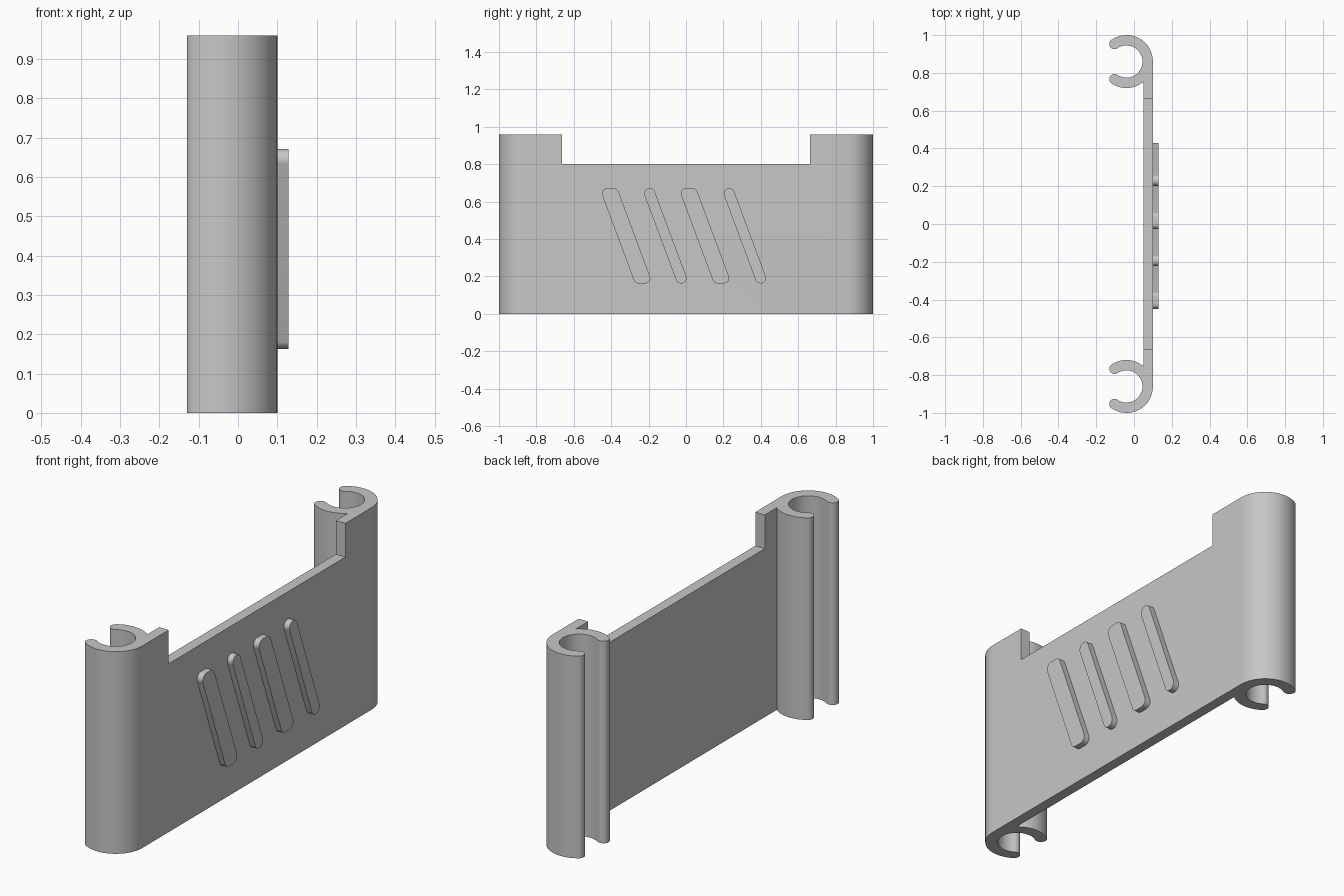
import bpy, bmesh
from math import sin, cos, acos, atan, pi, radians, hypot
from mathutils import Vector

if "Cube" in bpy.data.objects:
    bpy.data.objects.remove(bpy.data.objects["Cube"])

grey = bpy.data.materials.new("plain_grey")
grey.use_nodes = True
colour = (0.57, 0.57, 0.57, 1)
grey.diffuse_color = colour
grey.node_tree.nodes["Principled BSDF"].inputs["Base Color"].default_value = colour


def arc(cx, cy, r, start, end, steps):
    """Points along an arc, angles in radians."""
    angles = [start + (end - start) * i / steps for i in range(steps + 1)]
    return [(cx + r * cos(a), cy + r * sin(a)) for a in angles]


def extrude(name, points, direction):
    """Solid made by sweeping a closed outline along a direction."""
    bm = bmesh.new()
    face = bm.faces.new([bm.verts.new(p) for p in points])
    swept = bmesh.ops.extrude_face_region(bm, geom=[face])["geom"]
    verts = [v for v in swept if isinstance(v, bmesh.types.BMVert)]
    bmesh.ops.translate(bm, verts=verts, vec=Vector(direction))
    bmesh.ops.recalc_face_normals(bm, faces=bm.faces)
    mesh = bpy.data.meshes.new(name)
    bm.to_mesh(mesh)
    bm.free()
    mesh.materials.append(grey)
    obj = bpy.data.objects.new(name, mesh)
    bpy.context.collection.objects.link(obj)
    return obj


def activate(obj):
    bpy.ops.object.select_all(action="DESELECT")
    obj.select_set(True)
    bpy.context.view_layer.objects.active = obj


def smooth(obj):
    activate(obj)
    bpy.ops.object.shade_smooth_by_angle(angle=radians(30))


# Plate with an open round clip at each end, as one outline seen from above
HEIGHT, PLATE_TOP, NOTCH = 0.96, 0.80, 0.663
CX, CY, OUTER, INNER = -0.04, 0.86, 0.14, 0.085
MID, TIP = (OUTER + INNER) / 2, (OUTER - INNER) / 2
OPEN = radians(124)
join = acos((0.05 - CX) / OUTER)


def tip(angle, start):
    return arc(CX + MID * cos(angle), CY + MID * sin(angle), TIP, start, start + pi, 14)


half = arc(CX, CY, OUTER, 0, OPEN, 40)
half += tip(OPEN, OPEN)[1:]
half += arc(CX, CY, INNER, OPEN, -OPEN, 72)[1:]
half += tip(-OPEN, pi - OPEN)[1:]
half += arc(CX, CY, OUTER, -OPEN, -join, 24)[1:]
outline = half + [(x, -y) for x, y in reversed(half)]
holder = extrude("clip_plate", [(x, y, 0) for x, y in outline], (0, 0, HEIGHT))

# Lowered top edge between the clips
cutter = extrude("notch_cutter",
                 [(-0.3, -NOTCH, PLATE_TOP), (0.3, -NOTCH, PLATE_TOP),
                  (0.3, NOTCH, PLATE_TOP), (-0.3, NOTCH, PLATE_TOP)], (0, 0, 0.5))
cutter.hide_render = True
notch = holder.modifiers.new("notch", "BOOLEAN")
notch.operation = "DIFFERENCE"
notch.solver = "EXACT"
notch.object = cutter
activate(holder)
bpy.ops.object.modifier_apply(modifier=notch.name)
bpy.data.objects.remove(cutter)
smooth(holder)

# Slanted raised ribs on the outer face, alternately wide and narrow
SLANT, RADIUS, HALF_H, MID_Z = 0.372, 0.028, 0.254, 0.417
tilt = atan(SLANT)


def rib(name, centre, width):
    inset = width / 2 - RADIUS * hypot(1, SLANT)
    rise = HALF_H - RADIUS
    corners = [(1, 1, tilt, pi / 2), (-1, 1, pi / 2, pi + tilt),
               (-1, -1, pi + tilt, 1.5 * pi), (1, -1, 1.5 * pi, 2 * pi + tilt)]
    points = []
    for side, up, start, end in corners:
        z = up * rise
        points += arc(centre + side * inset - SLANT * z, MID_Z + z, RADIUS, start, end, 10)
    smooth(extrude(name, [(0.095, y, z) for y, z in points], (0.034, 0, 0)))


for i, centre in enumerate((-0.32, -0.11, 0.102, 0.315)):
    rib(f"raised_rib_{i + 1}", centre, 0.062 if i % 2 else 0.094)
